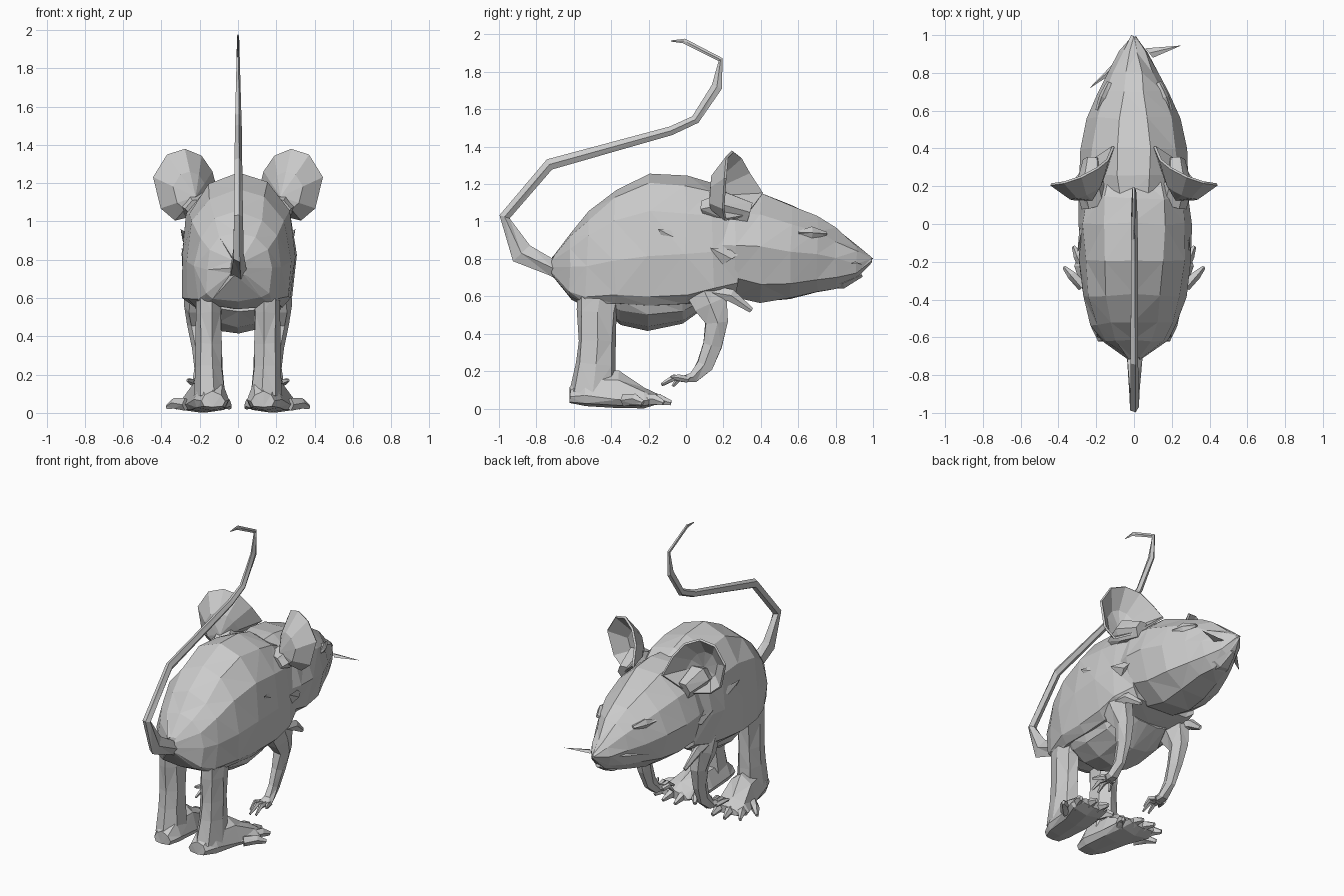
import bpy, bmesh, random
from math import cos, sin, pi, copysign
from mathutils import Vector

random.seed(4)


def finish(name, bm, mirror=False):
    bmesh.ops.recalc_face_normals(bm, faces=bm.faces)
    me = bpy.data.meshes.new(name)
    bm.to_mesh(me)
    bm.free()
    ob = bpy.data.objects.new(name, me)
    bpy.context.collection.objects.link(ob)
    if mirror:
        mod = ob.modifiers.new("Mirror", 'MIRROR')
        mod.use_mirror_merge = False
    return ob


def loft(name, rings, mirror=False, jitter=0.0):
    """Skin a list of equal-sized rings, cap the ends and triangulate."""
    bm = bmesh.new()
    vs = [[bm.verts.new(Vector(p) + Vector([random.uniform(-jitter, jitter) for _ in range(3)]))
           for p in r] for r in rings]
    n = len(vs[0])
    for a, b in zip(vs, vs[1:]):
        for i in range(n):
            j = (i + 1) % n
            bm.faces.new((a[i], a[j], b[j], b[i]))
    bm.faces.new(vs[0])
    bm.faces.new(vs[-1])
    bmesh.ops.triangulate(bm, faces=bm.faces)
    return finish(name, bm, mirror)


def trunk(name, stations, n, top_pow, low_pow, jitter=0.0, mirror=False):
    """Stations along y: (y, z of widest point, top z, bottom z, half width[, x])."""
    rings = []
    for y, zm, zt, zb, w, *off in stations:
        ring = []
        for i in range(n):
            c, s = cos(2 * pi * i / n), sin(2 * pi * i / n)
            p = 2 / (top_pow if s >= 0 else low_pow)
            h = zt - zm if s >= 0 else zm - zb
            ring.append(((off[0] if off else 0) + copysign(abs(c) ** p, c) * w, y,
                         zm + copysign(abs(s) ** p, s) * h))
        rings.append(ring)
    return loft(name, rings, mirror, jitter)


def limb(name, path, n=6, mirror=True, jitter=0.0):
    """Path points: (x, y, z, radius across x, radius in the side plane)."""
    pts = [Vector(p[:3]) for p in path]
    rings = []
    for i, p in enumerate(path):
        d = (pts[min(i + 1, len(pts) - 1)] - pts[max(i - 1, 0)]).normalized()
        v = d.cross(Vector((1, 0, 0))).normalized()
        u = v.cross(d).normalized()
        rings.append([pts[i] + u * p[3] * cos(2 * pi * k / n) + v * p[4] * sin(2 * pi * k / n)
                      for k in range(n)])
    return loft(name, rings, mirror, jitter)


def blade(name, tri, depth, mirror=False):
    """Thin three-sided spike: triangle plus a lifted base point."""
    bm = bmesh.new()
    a, b, c = [bm.verts.new(p) for p in tri]
    d = bm.verts.new((Vector(tri[0]) + Vector(tri[2])) / 2 + Vector(depth))
    for f in ((a, b, c), (a, b, d), (b, c, d), (a, c, d)):
        bm.faces.new(f)
    return finish(name, bm, mirror)


# body with a flat lower edge, and hanging belly
trunk("body", [
    (-0.71, 0.76, 0.82, 0.71, 0.04), (-0.62, 0.75, 0.95, 0.59, 0.17),
    (-0.53, 0.77, 1.05, 0.55, 0.23), (-0.38, 0.80, 1.17, 0.54, 0.275),
    (-0.20, 0.82, 1.255, 0.54, 0.30), (0.00, 0.82, 1.24, 0.55, 0.30),
    (0.14, 0.83, 1.20, 0.58, 0.295), (0.27, 0.84, 1.12, 0.61, 0.26)], 12, 2.15, 5, 0.010)
trunk("belly", [
    (-0.44, 0.58, 0.62, 0.53, 0.18), (-0.35, 0.58, 0.62, 0.45, 0.22),
    (-0.20, 0.58, 0.62, 0.41, 0.24), (-0.02, 0.58, 0.62, 0.45, 0.23),
    (0.13, 0.60, 0.64, 0.56, 0.16)], 12, 2, 1.8, 0.005)

# head tapering to the nose
trunk("head", [
    (0.10, 0.88, 1.18, 0.66, 0.25), (0.26, 0.87, 1.18, 0.59, 0.29),
    (0.40, 0.86, 1.16, 0.555, 0.28), (0.56, 0.84, 1.10, 0.575, 0.245),
    (0.70, 0.82, 1.04, 0.61, 0.185), (0.80, 0.80, 0.97, 0.635, 0.13),
    (0.91, 0.78, 0.88, 0.69, 0.075), (0.995, 0.80, 0.81, 0.785, 0.010)], 10, 1.9, 2.3, 0.007)

# ears: cups with a faceted rim, given thickness
rim = [(0.11, 0.41, 1.15), (0.14, 0.34, 1.26), (0.195, 0.295, 1.34), (0.28, 0.25, 1.375),
       (0.37, 0.22, 1.345), (0.44, 0.21, 1.23), (0.40, 0.20, 1.07), (0.33, 0.21, 1.01),
       (0.25, 0.32, 1.03)]
centre = Vector((0.225, 0.13, 1.13))
bm = bmesh.new()
outer = [bm.verts.new(p) for p in rim]
inner = [bm.verts.new(Vector(p).lerp(centre, 0.48) + Vector((0, -0.035, 0))) for p in rim]
mid = bm.verts.new(centre)
for i in range(len(rim)):
    j = (i + 1) % len(rim)
    bm.faces.new((outer[i], outer[j], inner[j], inner[i]))
    bm.faces.new((inner[i], inner[j], mid))
bmesh.ops.triangulate(bm, faces=bm.faces)
ear = finish("ears", bm, True)
solid = ear.modifiers.new("Thickness", 'SOLIDIFY')
solid.thickness = 0.014
solid.offset = 0
# ear roots
limb("ear_roots", [(0.20, 0.10, 1.07, 0.08, 0.05), (0.23, 0.20, 1.09, 0.08, 0.08),
                   (0.22, 0.34, 1.05, 0.05, 0.06)], 6)

# eyes, jaw and whisker spikes
limb("eyes", [(0.19, 0.60, 0.94, 0.015, 0.01), (0.165, 0.67, 0.94, 0.022, 0.035),
              (0.13, 0.75, 0.935, 0.015, 0.01)], 5)
limb("lower_jaw", [(0, 0.70, 0.67, 0.10, 0.03), (0, 0.84, 0.67, 0.06, 0.03),
                   (0, 0.94, 0.715, 0.02, 0.012)], 5, False)
blade("right_whiskers", [(0.06, 0.93, 0.775), (0.25, 0.945, 0.77), (0.10, 0.88, 0.775)], (0, 0, 0.01))
blade("left_whiskers", [(-0.10, 0.86, 0.77), (-0.24, 0.715, 0.77), (-0.14, 0.78, 0.77)], (0, 0, 0.01))

# tail
limb("tail", [
    (0, -0.60, 0.72, 0.08, 0.08), (0, -0.71, 0.75, 0.045, 0.045), (0, -0.88, 0.83, 0.03, 0.065),
    (0, -0.97, 1.025, 0.026, 0.03), (0, -0.73, 1.305, 0.022, 0.032), (0, -0.08, 1.485, 0.02, 0.025),
    (0, 0.05, 1.545, 0.018, 0.025), (0, 0.165, 1.72, 0.013, 0.03), (0, 0.185, 1.865, 0.009, 0.014),
    (0, -0.01, 1.965, 0.006, 0.014), (0, -0.08, 1.965, 0.003, 0.003)], 5, False)

# hind legs, feet and toes
limb("hind_legs", [
    (0.15, -0.46, 0.62, 0.075, 0.125), (0.15, -0.475, 0.52, 0.07, 0.11),
    (0.15, -0.475, 0.36, 0.068, 0.105), (0.15, -0.485, 0.24, 0.075, 0.11),
    (0.145, -0.50, 0.08, 0.085, 0.125)], 7, jitter=0.005)
trunk("hind_feet", [
    (-0.62, 0.06, 0.11, 0.03, 0.06, 0.13), (-0.54, 0.07, 0.20, 0.015, 0.09, 0.14),
    (-0.36, 0.05, 0.20, 0.005, 0.11, 0.16), (-0.22, 0.045, 0.11, 0.005, 0.13, 0.19),
    (-0.15, 0.045, 0.075, 0.025, 0.10, 0.19)], 8, 1.7, 3, 0.004, mirror=True)
for i, (bx, tx, ty) in enumerate([(0.09, 0.04, -0.15), (0.14, 0.14, -0.08), (0.20, 0.23, -0.08),
                                  (0.26, 0.32, -0.12), (0.27, 0.37, -0.23)]):
    by = -0.24 if i < 4 else -0.33
    limb(f"hind_toes_{i + 1}", [
        (bx, by, 0.045, 0.03, 0.035), (bx * 0.4 + tx * 0.6, by * 0.4 + ty * 0.6, 0.05, 0.025, 0.03),
        (tx, ty, 0.03, 0.010, 0.014)], 5)

# front legs with back-folded paws
limb("front_legs", [
    (0.21, 0.06, 0.70, 0.065, 0.115), (0.22, 0.13, 0.56, 0.065, 0.105),
    (0.215, 0.165, 0.46, 0.05, 0.068), (0.205, 0.14, 0.34, 0.038, 0.06),
    (0.20, 0.10, 0.23, 0.03, 0.05), (0.20, 0.04, 0.165, 0.035, 0.03),
    (0.20, -0.02, 0.155, 0.045, 0.02)], 6, jitter=0.004)
for i, (tx, ty, tz) in enumerate([(0.14, -0.07, 0.12), (0.18, -0.13, 0.125),
                                  (0.225, -0.13, 0.13), (0.265, -0.08, 0.17)]):
    bx = 0.17 + 0.02 * i
    limb(f"front_toes_{i + 1}", [
        (bx, 0.01, 0.155, 0.016, 0.018), ((bx + tx) / 2, ty * 0.5, 0.165, 0.015, 0.018),
        (tx, ty, tz, 0.006, 0.008)], 5)

# chest tufts and flank fur wedges
limb("chest_tufts", [(0.24, 0.14, 0.62, 0.03, 0.04), (0.25, 0.24, 0.605, 0.025, 0.035),
                     (0.235, 0.35, 0.525, 0.01, 0.015)], 5)
for i, (y, z, x) in enumerate([(-0.06, 0.92, 0.285), (0.22, 0.82, 0.28)]):
    blade(f"flank_fur_{i + 1}", [(x - 0.02, y + 0.09, z + 0.02), (x + 0.015, y - 0.09, z + 0.04),
                                 (x - 0.02, y - 0.04, z - 0.06)], (0.025, 0, 0), True)
